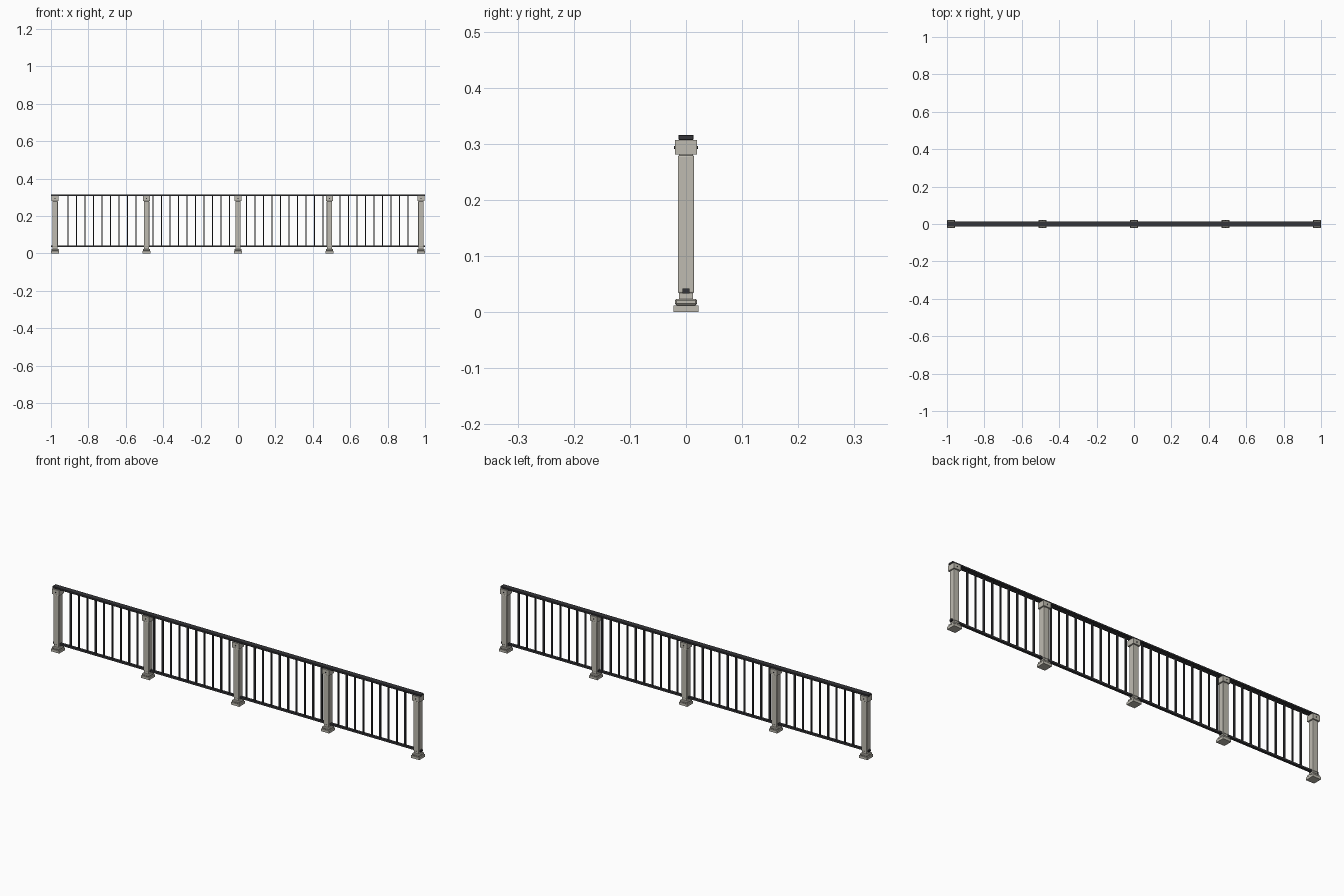
import bpy, math

if "Cube" in bpy.data.objects:
    bpy.data.objects.remove(bpy.data.objects["Cube"])


def material(name, rgb):
    m = bpy.data.materials.new(name)
    m.diffuse_color = (*rgb, 1)
    m.use_nodes = True
    m.node_tree.nodes["Principled BSDF"].inputs["Base Color"].default_value = m.diffuse_color
    return m


STONE = material("warm_grey", (0.52, 0.50, 0.44))
DARK = material("dark_metal", (0.035, 0.035, 0.04))


def box(name, x, hx, hy, z0, z1, mat, bevel=0, segments=1):
    """Box centred on y = 0, given half sizes and a height range."""
    bpy.ops.mesh.primitive_cube_add(size=2, location=(x, 0, (z0 + z1) / 2))
    ob = bpy.context.object
    ob.name = name
    ob.scale = (hx, hy, (z1 - z0) / 2)
    bpy.ops.object.transform_apply(location=False, rotation=False, scale=True)
    ob.data.materials.append(mat)
    if bevel:
        mod = ob.modifiers.new("bevel", "BEVEL")
        mod.width = bevel
        mod.segments = segments
    return ob


# Handrail and bottom rail run the full length
box("top_rail", 0, 1.0, 0.0135, 0.307, 0.316, DARK, 0.001)
box("bottom_rail", 0, 1.0, 0.0065, 0.033, 0.042, DARK)

# Posts with stepped foot, rounded shaft and square cap
posts = [i * 0.489 for i in range(-2, 3)]
for x in posts:
    box("post_foot", x, 0.0222, 0.0222, 0, 0.012, STONE)
    box("post_plinth", x, 0.0198, 0.0198, 0.012, 0.0235, STONE, 0.003)
    box("post_core", x, 0.0125, 0.0125, 0.022, 0.283, STONE)
    shaft = box("post_shaft", x, 0.0147, 0.0147, 0.034, 0.279, STONE, 0.0025, 3)
    bpy.ops.object.shade_smooth_by_angle(angle=math.radians(35))
    box("post_cap", x, 0.0193, 0.0193, 0.281, 0.307, STONE)
    # Small studs on the front and back of the cap
    for s in (-1, 1):
        bpy.ops.mesh.primitive_cylinder_add(
            vertices=12, radius=0.0025, depth=0.004,
            location=(x, s * 0.0192, 0.2935), rotation=(math.pi / 2, 0, 0))
        bpy.context.object.name = "cap_stud"
        bpy.context.object.data.materials.append(DARK)

# Evenly spaced balusters, left out where a post stands
STEP = 0.909 / 20
for i in range(-20, 21):
    x = i * STEP
    if min(abs(x - p) for p in posts) > 0.02:
        box("baluster", x, 0.0035, 0.0035, 0.04, 0.309, DARK)
